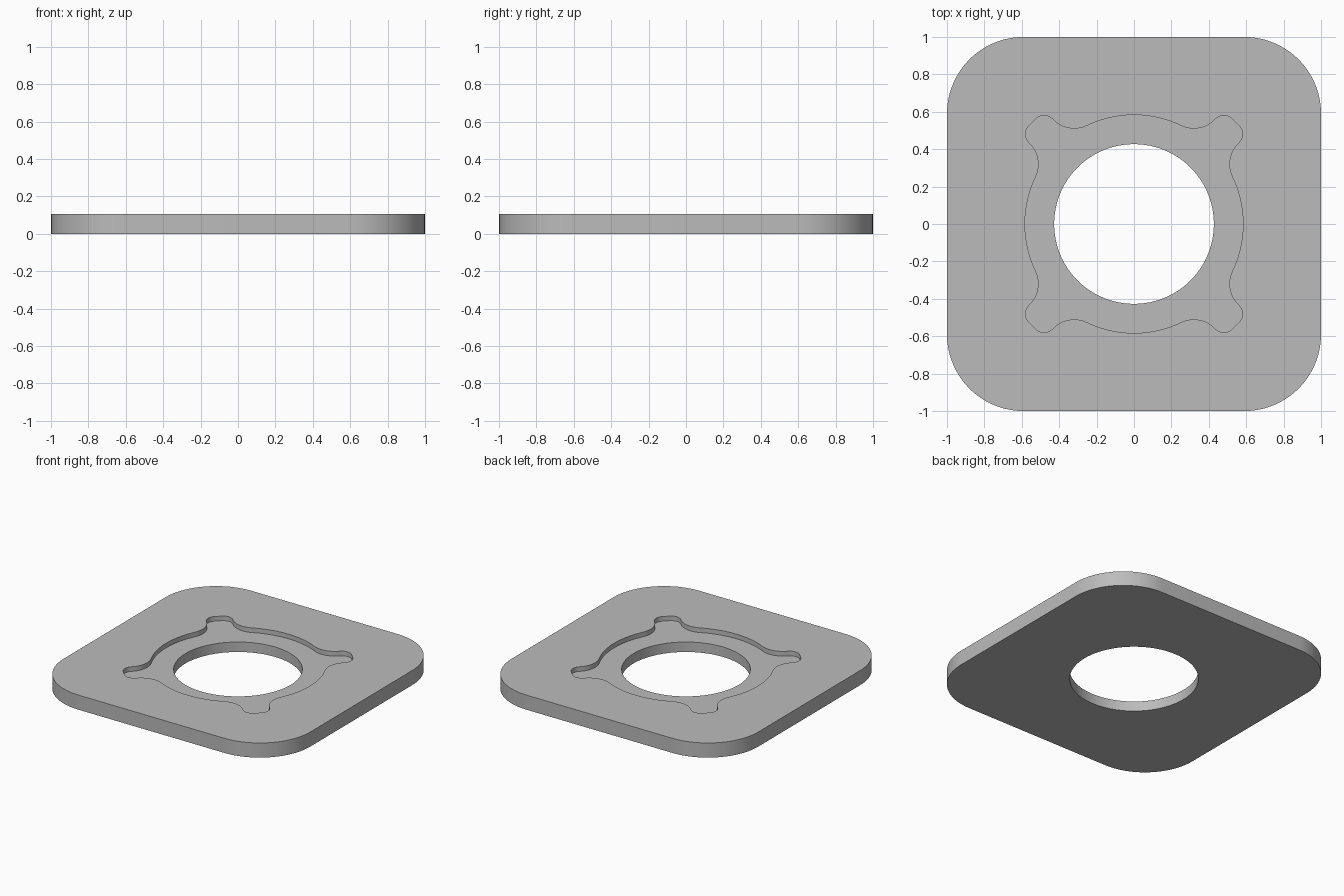
import bpy, bmesh
from math import sin, cos, atan2, pi, radians

cube = bpy.data.objects.get("Cube")
if cube:
    bpy.data.objects.remove(cube, do_unlink=True)

HEIGHT, FLOOR = 0.107, 0.073
HOLE_R, CORNER_R, POCKET_R = 0.427, 0.41, 0.583

grey = bpy.data.materials.new("plain_grey")
grey.use_nodes = True
grey.diffuse_color = (0.5, 0.5, 0.5, 1)
grey.node_tree.nodes["Principled BSDF"].inputs["Base Color"].default_value = (0.5, 0.5, 0.5, 1)


def arc(cx, cy, r, a0, a1, n):
    return [(cx + r * cos(a0 + (a1 - a0) * i / n), cy + r * sin(a0 + (a1 - a0) * i / n))
            for i in range(n + 1)]


def four_fold(quarter):
    """Repeat a quarter outline clockwise around the centre."""
    points = []
    for _ in range(4):
        points += quarter
        quarter = [(y, -x) for x, y in quarter]
    return points


def prism(name, outline, z0, z1):
    bm = bmesh.new()
    face = bm.faces.new([bm.verts.new((x, y, z0)) for x, y in outline])
    top = bmesh.ops.extrude_face_region(bm, geom=[face])["geom"]
    verts = [g for g in top if isinstance(g, bmesh.types.BMVert)]
    bmesh.ops.translate(bm, verts=verts, vec=(0, 0, z1 - z0))
    bmesh.ops.recalc_face_normals(bm, faces=bm.faces)
    mesh = bpy.data.meshes.new(name)
    bm.to_mesh(mesh)
    bm.free()
    mesh.materials.append(grey)
    obj = bpy.data.objects.new(name, mesh)
    bpy.context.collection.objects.link(obj)
    return obj


# Rounded square plate
c = 1 - CORNER_R
plate = prism("plate", four_fold(arc(c, c, CORNER_R, pi / 2, 0, 24)), 0, HEIGHT)

# Pocket outline: main circle, inward bump, corner ear, mirrored on the diagonal
bx, by, br = 0.32, 0.665, 0.155
ex, ey, er = 0.481, 0.515, 0.065
a_bump = atan2(by, bx)
a_ear = atan2(ey - by, ex - bx)
octant = arc(0, 0, POCKET_R, pi / 2, a_bump, 12)
octant += arc(bx, by, br, a_bump - pi, a_ear, 12)[1:]
octant += arc(ex, ey, er, a_ear + pi, pi / 4, 10)[1:]
mirrored = [(y, x) for x, y in reversed(octant)]
pocket = prism("pocket_cutter", four_fold(octant + mirrored[:-1]), FLOOR, HEIGHT + 0.1)

# Round through hole
hole = prism("hole_cutter", arc(0, 0, HOLE_R, 0, 2 * pi, 96)[:-1], -0.1, HEIGHT + 0.2)

for cutter in (pocket, hole):
    mod = plate.modifiers.new(cutter.name, "BOOLEAN")
    mod.operation = "DIFFERENCE"
    mod.solver = "EXACT"
    mod.object = cutter
    bpy.ops.object.select_all(action="DESELECT")
    plate.select_set(True)
    bpy.context.view_layer.objects.active = plate
    bpy.ops.object.modifier_apply(modifier=mod.name)
    bpy.data.objects.remove(cutter, do_unlink=True)

bpy.ops.object.shade_smooth_by_angle(angle=radians(30))
